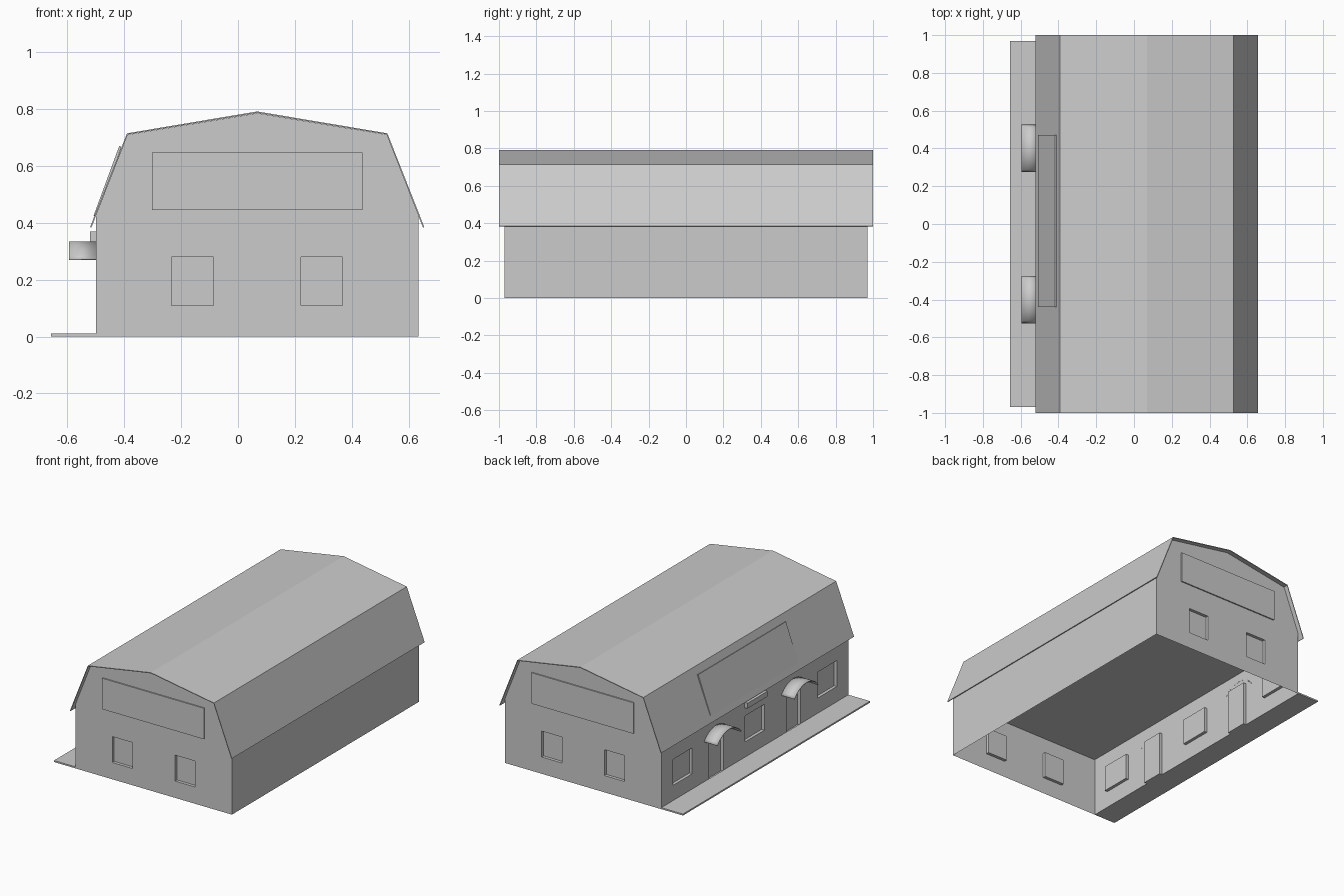
import bpy, bmesh, math
from mathutils import Matrix, Vector

if "Cube" in bpy.data.objects:
    bpy.data.objects.remove(bpy.data.objects["Cube"], do_unlink=True)

grey = bpy.data.materials.new("plain grey")
grey.use_nodes = True
COLOUR = (0.6, 0.6, 0.6, 1)
grey.diffuse_color = COLOUR
grey.node_tree.nodes["Principled BSDF"].inputs["Base Color"].default_value = COLOUR

# Overall dimensions
X0, X1, YW = -0.5, 0.635, 0.97
MID = (X0 + X1) / 2
EAVE, CEILING = 0.435, 0.388


def finish(name, bm):
    mesh = bpy.data.meshes.new(name)
    bm.to_mesh(mesh)
    bm.free()
    mesh.materials.append(grey)
    ob = bpy.data.objects.new(name, mesh)
    bpy.context.collection.objects.link(ob)
    return ob


def box(name, lo, hi):
    bm = bmesh.new()
    bmesh.ops.create_cube(bm, size=1)
    for v in bm.verts:
        v.co = Vector([(a + b) / 2 + c * (b - a) for a, b, c in zip(lo, hi, v.co)])
    return finish(name, bm)


def sheet(name, path, move, thickness):
    """Sweep an open path along a vector and give it a thickness."""
    bm = bmesh.new()
    a = [bm.verts.new(p) for p in path]
    b = [bm.verts.new(Vector(p) + Vector(move)) for p in path]
    for i in range(len(a) - 1):
        bm.faces.new((a[i], a[i + 1], b[i + 1], b[i]))
    bmesh.ops.recalc_face_normals(bm, faces=bm.faces)
    if sum(f.normal.z for f in bm.faces) < 0:
        bmesh.ops.reverse_faces(bm, faces=bm.faces)
    ob = finish(name, bm)
    mod = ob.modifiers.new("thickness", 'SOLIDIFY')
    mod.thickness, mod.offset = thickness, -1
    return ob


def wall(name, outline, angle, dist, openings=()):
    """Flat wall facing -y, turned about z, with recessed openings (u0, u1, z0, z1)."""
    bm = bmesh.new()
    bm.faces.new([bm.verts.new((u, 0, z)) for u, z in outline])
    for u0, u1, z0, z1 in openings:
        for co, no in (((u0, 0, 0), (1, 0, 0)), ((u1, 0, 0), (1, 0, 0)),
                       ((0, 0, z0), (0, 0, 1)), ((0, 0, z1), (0, 0, 1))):
            bmesh.ops.bisect_plane(bm, geom=bm.verts[:] + bm.edges[:] + bm.faces[:],
                                   dist=1e-5, plane_co=co, plane_no=no)
    bm.normal_update()
    for u0, u1, z0, z1 in openings:
        faces = [f for f in bm.faces
                 if u0 < f.calc_center_median().x < u1 and z0 < f.calc_center_median().z < z1
                 and abs(f.normal.y) > 0.9]
        bmesh.ops.inset_region(bm, faces=faces, thickness=0, depth=-0.02, use_boundary=True)
    bm.transform(Matrix.Rotation(math.radians(angle), 4, 'Z') @ Matrix.Translation((0, -dist, 0)))
    return finish(name, bm)


# Gable walls with two windows and a thin panel each
gable = [(-0.5675, 0), (0.5675, 0), (0.5675, EAVE), (0.458, 0.71),
         (0, 0.786), (-0.458, 0.71), (-0.5675, EAVE)]
for name, angle, side in (("front", 0, 1), ("back", 180, -1)):
    shift = MID * side
    wins = [(shift + c - 0.0735, shift + c + 0.0735, 0.11, 0.28) for c in (-0.2275, 0.2275)]
    wall(name + "_wall", [(u + shift, z) for u, z in gable], angle, YW, wins)
    ys = sorted((-side * YW, -side * (YW + 0.008)))
    box(name + "_gable_panel", (MID - 0.37, ys[0], 0.445), (MID + 0.37, ys[1], 0.648))

# Long walls: plain on one side, windows and doors on the other
long_side = [(-YW, 0), (YW, 0), (YW, EAVE), (-YW, EAVE)]
wall("plain_side_wall", long_side, 90, X1)
openings = [(c - 0.1, c + 0.1, 0.11, 0.28) for c in (-0.75, 0, 0.75)]
openings += [(c - 0.073, c + 0.073, 0, 0.29) for c in (-0.4, 0.4)]
wall("entrance_wall", long_side, 270, -X0, openings)

# Ceiling inside the open-bottomed shell
box("ceiling", (X0 + 0.001, -YW + 0.001, CEILING), (X1 - 0.001, YW - 0.001, CEILING + 0.004))

# Barn-shaped roof
roof = [(-0.588, 0.385), (-0.458, 0.715), (0, 0.792), (0.458, 0.715), (0.588, 0.385)]
sheet("roof", [(MID + x, -1, z) for x, z in roof], (0, 2, 0), 0.005)

# Sloping board fixed to the steep roof face
sheet("roof_board", [(-0.508, -0.44, 0.425), (-0.418, -0.44, 0.67)], (0, 0.91, 0), 0.008)

# Curved canopies over the doors
half, rise = 0.126, 0.063
radius = (half ** 2 + rise ** 2) / (2 * rise)
sweep = math.asin(half / radius)
for label, yc in (("front", -0.4), ("back", 0.4)):
    arc = []
    for i in range(17):
        t = sweep * (i / 8 - 1)
        arc.append((-0.595, yc + radius * math.sin(t), 0.335 - radius * (1 - math.cos(t))))
    canopy = sheet(label + "_door_canopy", arc, (0.095, 0, 0), 0.005)
    bpy.ops.object.select_all(action='DESELECT')
    canopy.select_set(True)
    bpy.context.view_layer.objects.active = canopy
    bpy.ops.object.shade_smooth_by_angle(angle=math.radians(30))

# Small plaque above the middle window, and the pavement
box("wall_plaque", (-0.52, -0.105, 0.335), (X0, 0.105, 0.37))
box("pavement", (-0.657, -YW, 0), (X0, YW, 0.01))
